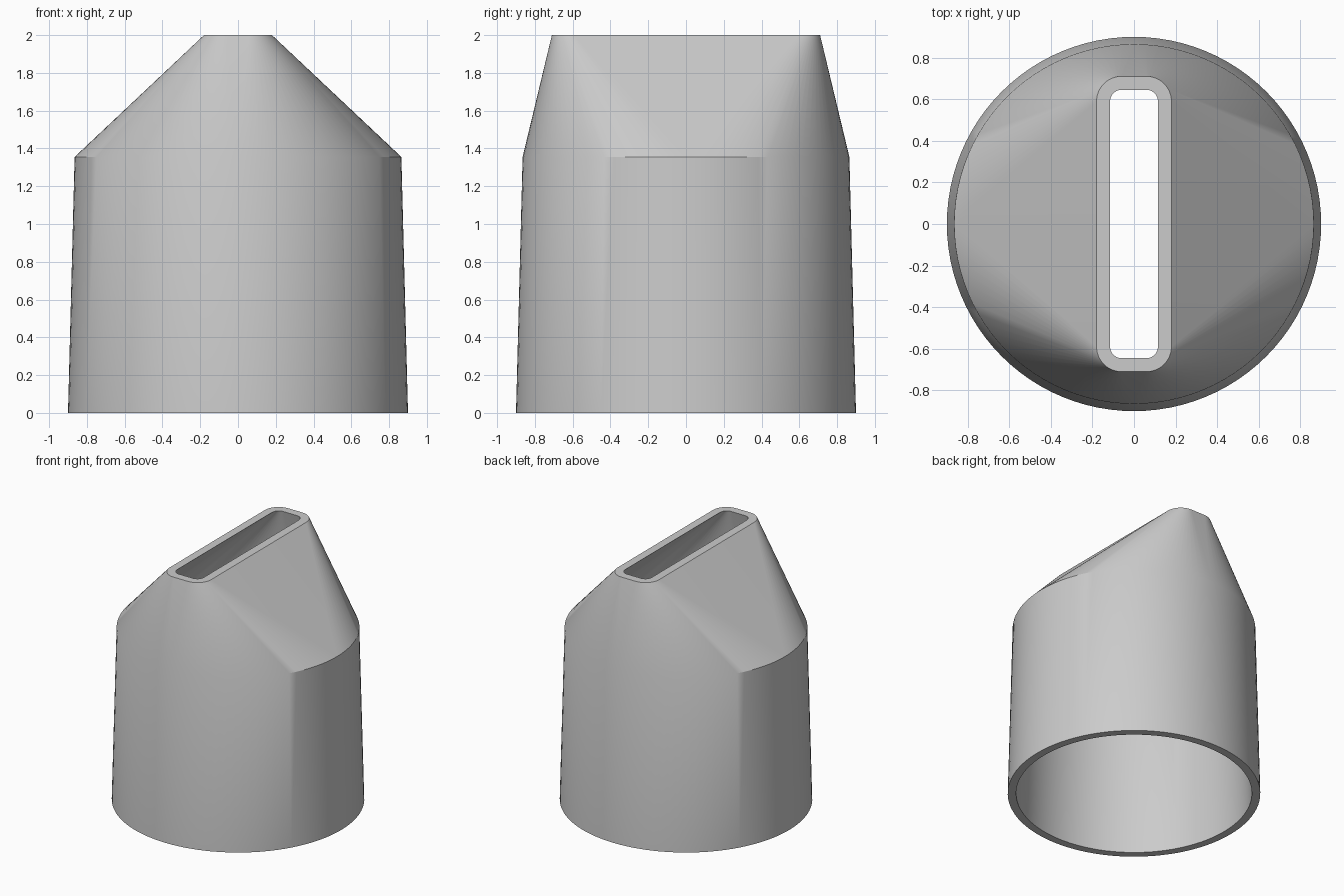
import bpy, bmesh, math

cube = bpy.data.objects.get("Cube")
if cube:
    bpy.data.objects.remove(cube, do_unlink=True)

STEPS = 24            # segments per quarter turn
SHOULDER, TOP = 1.355, 2.0
WALL = 0.065

grey = bpy.data.materials.new("plain_grey")
grey.use_nodes = True
colour = (0.6, 0.6, 0.6, 1)
grey.diffuse_color = colour
grey.node_tree.nodes["Principled BSDF"].inputs["Base Color"].default_value = colour


def ring(bm, half_x, half_y, radius, z):
    """Rounded rectangle; zero half sizes give a circle with doubled axis points."""
    verts = []
    for q, (sx, sy) in enumerate([(1, 1), (-1, 1), (-1, -1), (1, -1)]):
        for i in range(STEPS + 1):
            a = (q + i / STEPS) * math.pi / 2
            verts.append(bm.verts.new((sx * half_x + radius * math.cos(a),
                                       sy * half_y + radius * math.sin(a), z)))
    return verts


def bridge(bm, lower, upper):
    n = len(lower)
    for i in range(n):
        j = (i + 1) % n
        bm.faces.new((lower[i], lower[j], upper[j], upper[i]))


# Outer skin up, over the slot rim, then down the bore and back to the base rim
bm = bmesh.new()
slot_x, slot_y, corner = 0.06, 0.59, 0.12
rings = [ring(bm, 0, 0, 0.9, 0),
         ring(bm, 0, 0, 0.865, SHOULDER),
         ring(bm, slot_x, slot_y, corner, TOP),
         ring(bm, slot_x, slot_y, corner - WALL, TOP),
         ring(bm, 0, 0, 0.865 - WALL, SHOULDER),
         ring(bm, 0, 0, 0.9 - WALL + 0.005, 0)]
for k, lower in enumerate(rings):
    bridge(bm, lower, rings[(k + 1) % len(rings)])

# Merge the doubled points so the flat sides close to triangles
bmesh.ops.remove_doubles(bm, verts=bm.verts, dist=0.0005)
bmesh.ops.recalc_face_normals(bm, faces=bm.faces)

mesh = bpy.data.meshes.new("nozzle_adapter")
bm.to_mesh(mesh)
bm.free()
mesh.materials.append(grey)
adapter = bpy.data.objects.new("nozzle_adapter", mesh)
bpy.context.collection.objects.link(adapter)

bpy.ops.object.select_all(action='DESELECT')
adapter.select_set(True)
bpy.context.view_layer.objects.active = adapter
bpy.ops.object.shade_smooth_by_angle(angle=math.radians(30))
